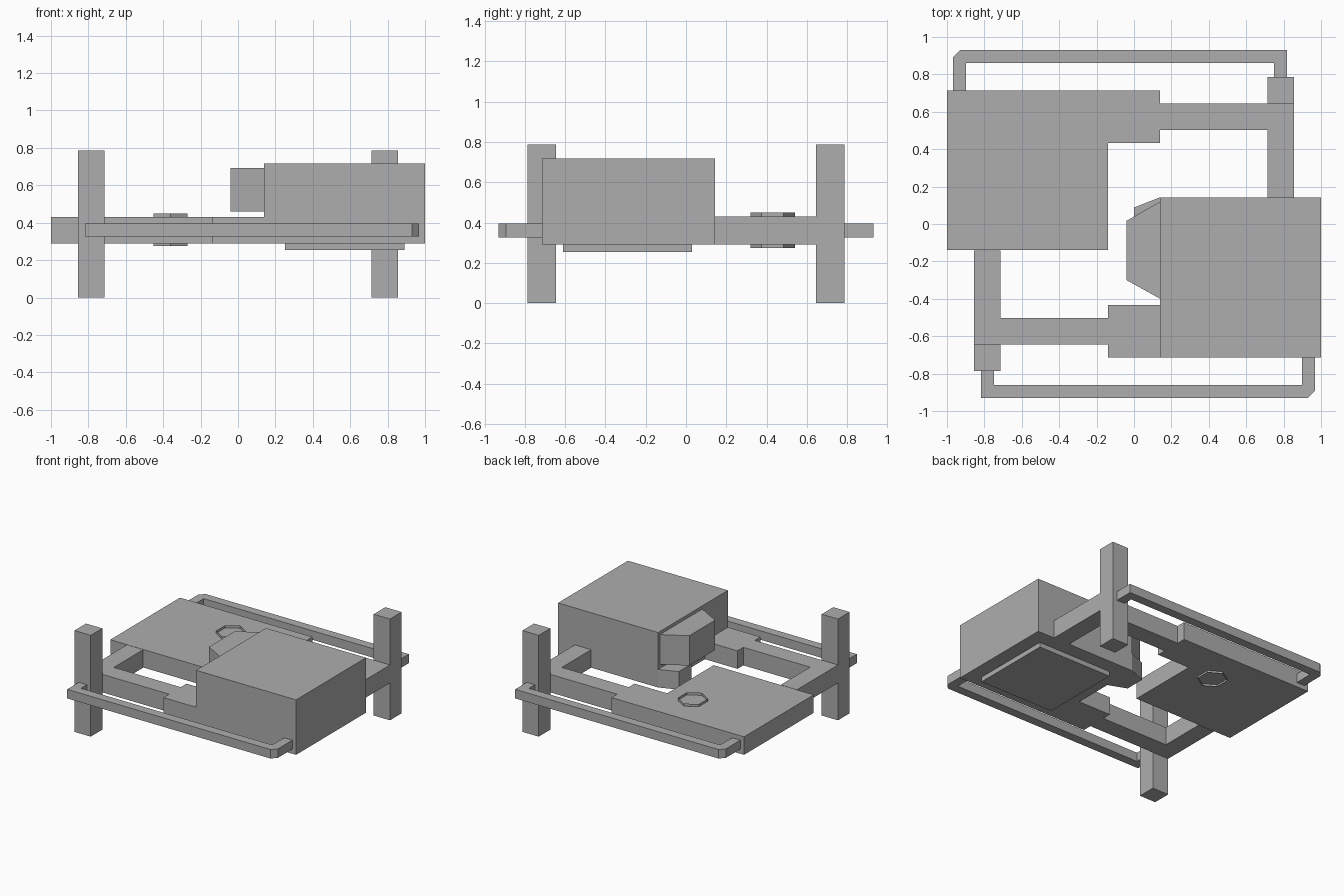
import bpy, bmesh, math

if "Cube" in bpy.data.objects:
    bpy.data.objects.remove(bpy.data.objects["Cube"])

grey = bpy.data.materials.new("plain grey")
grey.diffuse_color = (0.42, 0.42, 0.42, 1)
grey.use_nodes = True
grey.node_tree.nodes["Principled BSDF"].inputs["Base Color"].default_value = grey.diffuse_color


def finish(name, bm):
    me = bpy.data.meshes.new(name)
    bmesh.ops.recalc_face_normals(bm, faces=bm.faces)
    bm.to_mesh(me)
    bm.free()
    me.materials.append(grey)
    ob = bpy.data.objects.new(name, me)
    bpy.context.collection.objects.link(ob)
    return ob


def prism(name, outline, z0, z1, turn=1):
    """Extrude an xy outline; turn=-1 gives the copy rotated half a turn."""
    bm = bmesh.new()
    face = bm.faces.new([bm.verts.new((x * turn, y * turn, z0)) for x, y in outline])
    new = bmesh.ops.extrude_face_region(bm, geom=[face])["geom"]
    verts = [g for g in new if isinstance(g, bmesh.types.BMVert)]
    bmesh.ops.translate(bm, verts=verts, vec=(0, 0, z1 - z0))
    return finish(name, bm)


def box(name, x0, x1, y0, y1, z0, z1, turn=1):
    return prism(name, [(x0, y0), (x1, y0), (x1, y1), (x0, y1)], z0, z1, turn)


LOW, HIGH = 0.29, 0.43

# Bent arm with a wide root, and the rail outline with one chamfered corner
arm = [(-.14, .715), (.14, .715), (.14, .645), (.855, .645), (.855, .143),
       (.715, .143), (.715, .503), (.14, .503), (.14, .432), (-.14, .432)]
rail = [(-.967, .715), (-.967, .893), (-.93, .93), (.817, .93), (.817, .785),
        (.748, .785), (.748, .86), (-.897, .86), (-.897, .715)]

# Parts that repeat by half-turn symmetry
for side, turn in (("back", 1), ("front", -1)):
    prism(side + "_arm", arm, LOW, HIGH, turn)
    prism(side + "_rail", rail, 0.325, 0.395, turn)
    box(side + "_post", .715, .855, .645, .787, 0, 0.787, turn)

# Flat plate and tall housing
box("flat_plate", -1, -.14, -.14, .715, LOW, HIGH)
box("tall_housing", .14, 1, -.715, .143, LOW, 0.717)
box("bottom_pad", .25, .89, -.61, .03, 0.253, LOW)

# Tapered nose on the housing and the smaller tab below it
prism("nose", [(.14, .12), (-.04, .017), (-.04, -.3), (.14, -.4)], 0.46, 0.692)
prism("lower_tab", [(.14, .143), (0, .088), (0, -.07), (.14, -.125)], LOW, HIGH)

# Open hexagonal collar through the flat plate
bm = bmesh.new()
rings = [[bm.verts.new((-.36 + .105 * math.sin(i * math.pi / 3),
                        .43 + .11 * math.cos(i * math.pi / 3), z)) for i in range(6)]
         for z in (0.275, 0.45)]
for i in range(6):
    j = (i + 1) % 6
    bm.faces.new((rings[0][i], rings[0][j], rings[1][j], rings[1][i]))
finish("hexagon_collar", bm)
